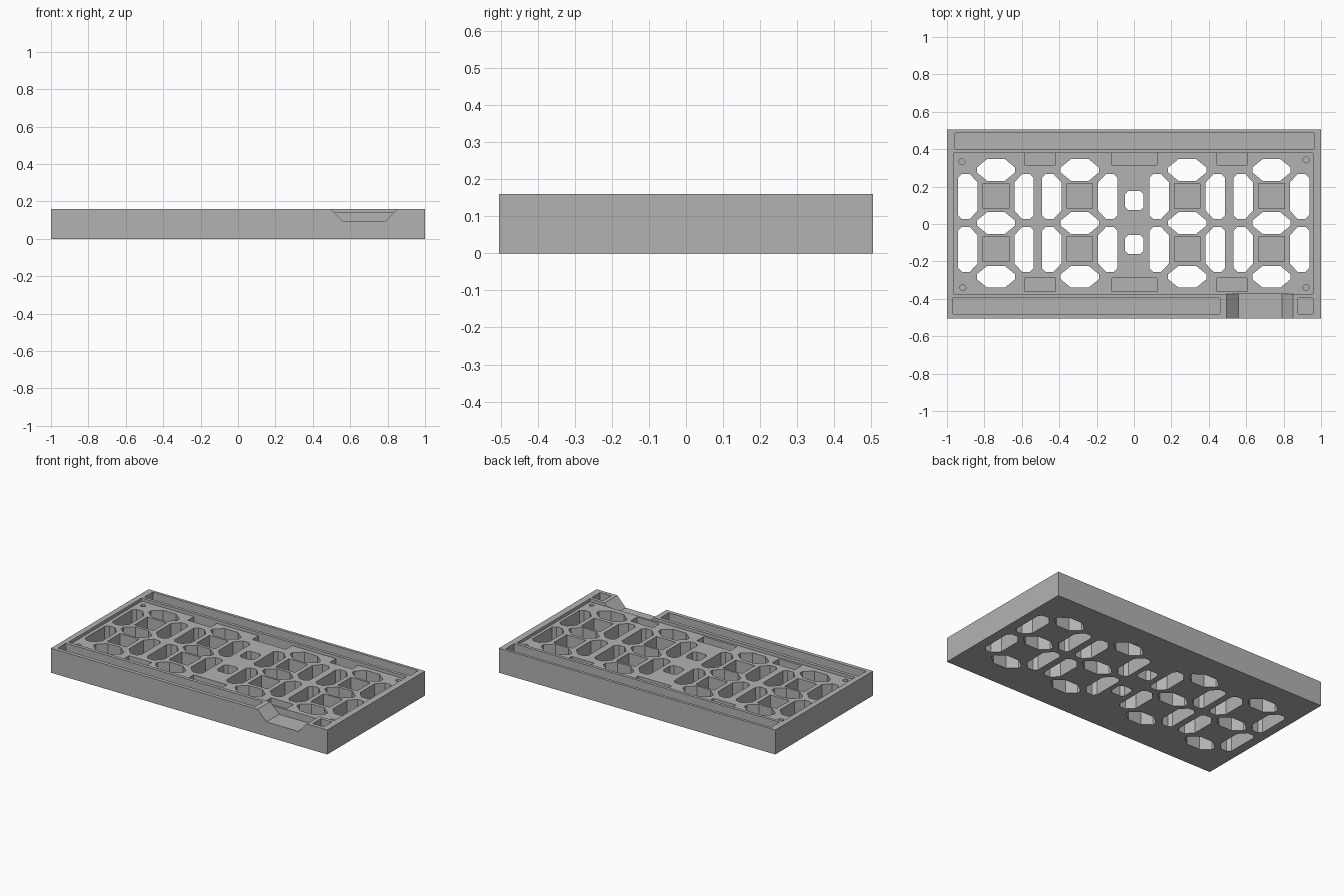
import bpy, math

cube = bpy.data.objects.get("Cube")
if cube:
    bpy.data.objects.remove(cube, do_unlink=True)

grey = bpy.data.materials.new("plain_grey")
grey.use_nodes = True
grey.diffuse_color = (0.45, 0.45, 0.45, 1)
grey.node_tree.nodes["Principled BSDF"].inputs["Base Color"].default_value = (0.45, 0.45, 0.45, 1)

HEIGHT = 0.16
FLOOR = 0.14      # level of the sunken display panel
MID_Y = 0.005     # centre line of the digits


def prisms(name, items):
    """One object of upright prisms; each item is (outline, bottom, top)."""
    verts, faces = [], []
    for outline, low, high in items:
        n, s = len(outline), len(verts)
        verts += [(x, y, low) for x, y in outline] + [(x, y, high) for x, y in outline]
        faces += [[s + i for i in reversed(range(n))], [s + n + i for i in range(n)]]
        faces += [[s + i, s + (i + 1) % n, s + n + (i + 1) % n, s + n + i] for i in range(n)]
    mesh = bpy.data.meshes.new(name)
    mesh.from_pydata(verts, [], faces)
    mesh.materials.append(grey)
    obj = bpy.data.objects.new(name, mesh)
    bpy.context.collection.objects.link(obj)
    return obj


def rect(x0, x1, y0, y1):
    return [(x0, y0), (x1, y0), (x1, y1), (x0, y1)]


def chamfered(cx, cy, w, h, left, right):
    """Rectangle with cut corners, given as (dx, dy) on the left and right sides."""
    a, b = w / 2, h / 2
    (lx, ly), (rx, ry) = left, right
    pts = [(-a + lx, -b), (a - rx, -b), (a, -b + ry), (a, b - ry),
           (a - rx, b), (-a + lx, b), (-a, b - ly), (-a, -b + ly)]
    return [(cx + x, cy + y) for x, y in pts]


def circle(cx, cy, r, n=24):
    return [(cx + r * math.cos(math.tau * i / n), cy + r * math.sin(math.tau * i / n)) for i in range(n)]


def cut(target, cutter):
    mod = target.modifiers.new(cutter.name, "BOOLEAN")
    mod.operation, mod.solver, mod.object = "DIFFERENCE", "EXACT", cutter
    bpy.context.view_layer.update()
    mesh = bpy.data.meshes.new_from_object(target.evaluated_get(bpy.context.evaluated_depsgraph_get()))
    target.modifiers.clear()
    target.data = mesh
    bpy.data.objects.remove(cutter, do_unlink=True)


body = prisms("display_frame", [(rect(-1, 1, -0.505, 0.505), 0, HEIGHT)])

# Sunken panel and the long channels in the rim
TOP = 0.3
cut(body, prisms("rim_pockets", [
    (rect(-0.963, 0.957, -0.374, 0.38), FLOOR, TOP),
    (rect(-0.957, 0.963, 0.40, 0.487), 0.03, TOP),
    (rect(-0.968, 0.46, -0.48, -0.396), 0.03, TOP),
    (rect(0.877, 0.957, -0.48, -0.396), 0.03, TOP)]))

# Cable notch with sloped ends in the front rim
notch = prisms("cable_notch", [(rect(0.56, 0.79, -0.6, -0.374), 0.095, HEIGHT + 0.01)])
for v in notch.data.vertices:
    if v.co.z > HEIGHT:
        v.co.x += 0.07 if v.co.x > 0.7 else -0.075
cut(body, notch)

# Digit segments and colon go right through; screw holes and reliefs stay blind
holes = []
for cx in (-0.738, -0.29, 0.285, 0.735):
    for dy in (-0.287, 0, 0.284):
        holes.append((chamfered(cx, MID_Y + dy, 0.205, 0.116, (0.055, 0.045), (0.055, 0.045)), -0.1, TOP))
    for dy in (-0.141, 0.142):
        cy = MID_Y + dy
        outer, inner = (0.02, 0.02), (0.042, 0.045)
        holes.append((chamfered(cx - 0.15, cy, 0.104, 0.24, outer, inner), -0.1, TOP))
        holes.append((chamfered(cx + 0.15, cy, 0.104, 0.24, inner, outer), -0.1, TOP))
        holes.append((rect(cx - 0.069, cx + 0.069, cy + 0.003 - 0.067, cy + 0.003 + 0.067), 0.06, TOP))
for cy in (-0.11, 0.125):
    holes.append((chamfered(0.002, cy, 0.1, 0.102, (0.018, 0.018), (0.018, 0.018)), -0.1, TOP))
for x0, x1 in ((-0.585, -0.42), (-0.118, 0.124), (0.443, 0.605)):
    for y0, y1 in ((0.316, 0.38), (-0.36, -0.29)):
        holes.append((rect(x0, x1, y0, y1), 0.1, TOP))
for x, y in ((-0.92, 0.333), (0.92, 0.343), (-0.915, -0.34), (0.92, -0.34)):
    holes.append((circle(x, y, 0.016), 0.06, TOP))
cut(body, prisms("panel_holes", holes))
